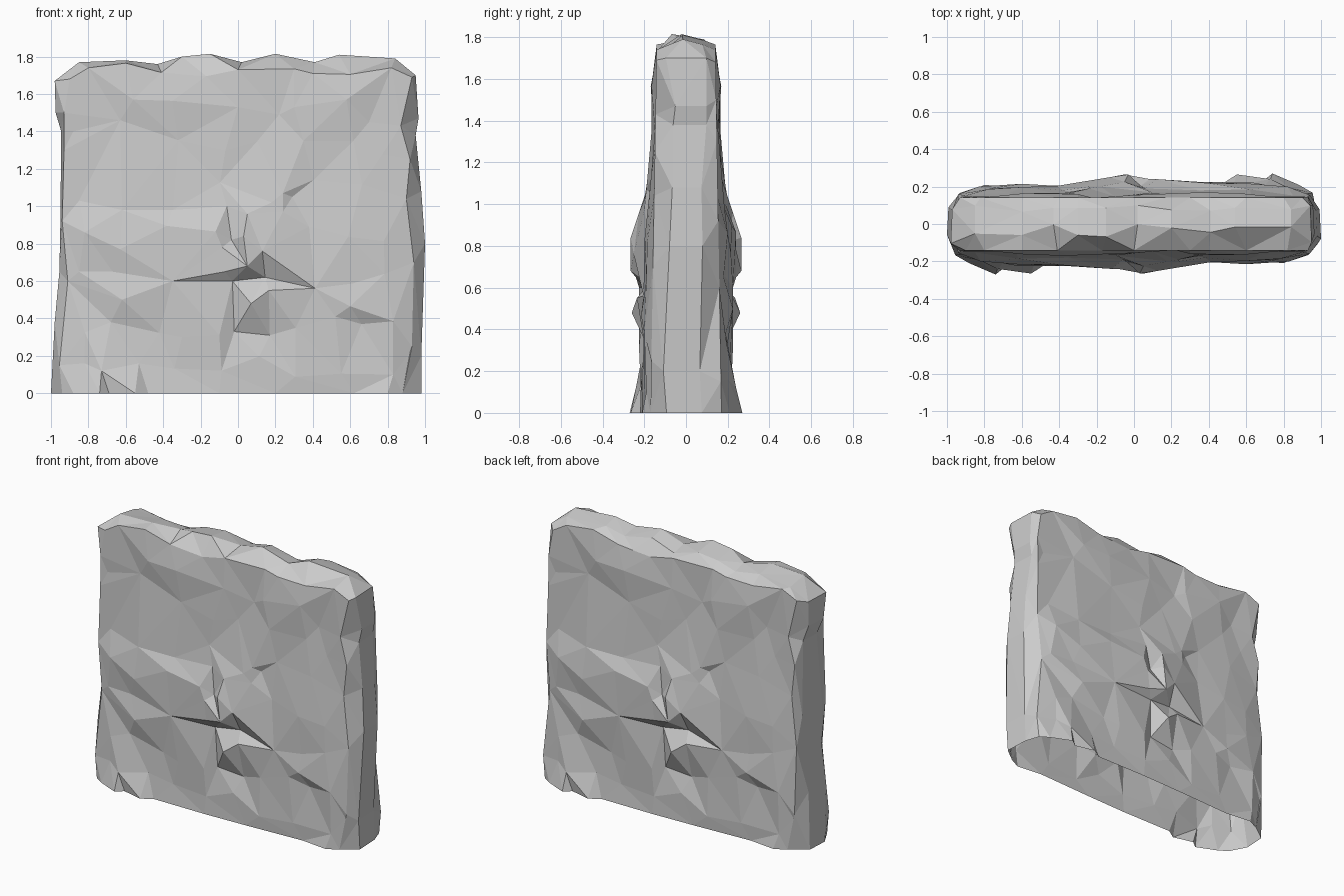
import bpy, bmesh, random
from mathutils import Vector
from mathutils.geometry import delaunay_2d_cdt

random.seed(7)

# silhouette of the slab seen from the front (x, z), bottom left round to bottom right
outline = [(-1, 0), (-.98, .38), (-.955, .65), (-.95, .9), (-.945, 1.4), (-.975, 1.5), (-.98, 1.67),
           (-.85, 1.77), (-.6, 1.78), (-.43, 1.76), (-.3, 1.8), (-.15, 1.815), (.02, 1.77),
           (.2, 1.815), (.41, 1.77), (.54, 1.81), (.84, 1.79), (.95, 1.7), (.965, 1.47),
           (.95, 1.38), (.98, 1.08), (1, .8), (.98, .2), (.98, 0)]
# edge of the broad front face, point for point with the silhouette
rim = [(-.94, 0), (-.955, .15), (-.91, .6), (-.94, .92), (-.93, 1.3), (-.93, 1.5), (-.9, 1.68),
       (-.8, 1.74), (-.6, 1.765), (-.41, 1.715), (-.3, 1.705), (-.17, 1.695), (0, 1.73),
       (.3, 1.735), (.4, 1.71), (.6, 1.705), (.82, 1.74), (.93, 1.69), (.87, 1.43),
       (.92, 1.25), (.9, 1.04), (.94, .7), (.93, .25), (.88, 0)]
# lower front edge (x, depth)
foot = [(-.88, .21), (-.74, .27), (-.69, .23), (-.55, .265), (-.48, .22), (-.1, .22), (.2, .21),
        (.62, .19), (.8, .21)]
# chips and ledges (x, z, depth)
chips = [
    # left bulge and its ledge
    (-.62, .98, .185), (-.35, .98, .18), (-.38, .895, .22), (-.12, .865, .24), (-.63, .77, .215),
    (-.67, .65, .19), (-.68, .38, .19), (-.62, .5, .225), (-.35, .6, .225), (-.1, .31, .225),
    (-.07, .65, .24), (-.3, .3, .215),
    # raised sliver and hollow in the middle
    (-.085, .78, .24), (-.035, .82, .205), (-.03, .6, .20), (-.02, .33, .19), (.05, .96, .225),
    (.03, .84, .265), (.05, .68, .265), (.07, .48, .26), (.13, .76, .25), (.165, .55, .235),
    (.145, .62, .18), (.17, .31, .18), (-.06, 1.0, .19), (.18, 1.02, .20),
    # slanted chip right of the middle
    (.24, 1.07, .19), (.29, 1.05, .165), (.38, .89, .18), (.24, .97, .2),
    # low ledge on the right
    (.52, .41, .2), (.6, .465, .215), (.83, .385, .2), (.66, .37, .175),
    # upper cuts
    (0, 1.53, .155), (.3, 1.53, .16), (.22, 1.49, .14), (.35, 1.35, .165), (.7, 1.45, .135),
    (.58, 1.57, .165), (-.88, 1.4, .14), (-.56, 1.57, .165), (-.63, 1.46, .145),
    # left edge and foot chips
    (-.82, .86, .2), (-.85, .65, .18), (-.82, .16, .2)]
chips_low = [(-.73, .12, .24), (-.53, .16, .205), (.92, .22, .16), (.83, .1, .19)]


def base_depth(x, z):
    t = min(max((z - .75) / .45, 0), 1)
    return .205 - .045 * t - .03 * max(0, abs(x) - .75) / .2


def rim_depth(z):
    return .14 + .03 * (1 - z / 1.8)


# gather front face points: rim, foot, chips and loose fill
pts = [(x, z, rim_depth(z)) for x, z in rim]
pts += [(x, 0, d) for x, d in reversed(foot)]
border = len(pts)
pts += chips + chips_low
for i in range(8):
    for j in range(7):
        x = -.84 + i * .24 + random.uniform(-.07, .07)
        z = .15 + j * .235 + random.uniform(-.07, .07)
        if all((x - p[0]) ** 2 + (z - p[1]) ** 2 > .12 ** 2 for p in pts):
            pts.append((x, z, base_depth(x, z) + random.uniform(-.012, .012)))
edges = [(i, (i + 1) % border) for i in range(border)]
flat, _, tris, source, _, _ = delaunay_2d_cdt([Vector(p[:2]) for p in pts], edges, [], 1, 1e-5)

bm = bmesh.new()
# front face, and the back face as the same surface turned half a circle
for s in (1, -1):
    vs = [bm.verts.new((s * v.x, -s * pts[source[k][0]][2], v.y)) for k, v in enumerate(flat)]
    for t in tris:
        bm.faces.new([vs[k] for k in t])

# rough edge band round the ends and top, between both faces
n = len(rim)
front = [(x, -rim_depth(z), z) for x, z in rim]
back = [(-x, -y, z) for x, y, z in reversed(front)]
ring_a, ring_b = [], []
for x, z in outline:
    top = z > 1.72
    ring_a.append((x, -.03 + random.uniform(-.04, .03) if top else -.08 + random.uniform(-.03, .03), z))
    ring_b.append((x * (1 if top else .992), .085 + random.uniform(-.02, .02), z - (.025 if top else 0)))
rings = [[bm.verts.new(c) for c in r] for r in (front, ring_a, ring_b, back)]
for r, q in zip(rings, rings[1:]):
    for i in range(n - 1):
        bm.faces.new((r[i], r[i + 1], q[i + 1], q[i]))

bmesh.ops.remove_doubles(bm, verts=bm.verts, dist=.0005)
bmesh.ops.triangulate(bm, faces=bm.faces)
bmesh.ops.recalc_face_normals(bm, faces=bm.faces)

# stone slab, open underneath
mesh = bpy.data.meshes.new("stone_slab")
bm.to_mesh(mesh)
bm.free()
bpy.context.collection.objects.link(bpy.data.objects.new("stone_slab", mesh))
